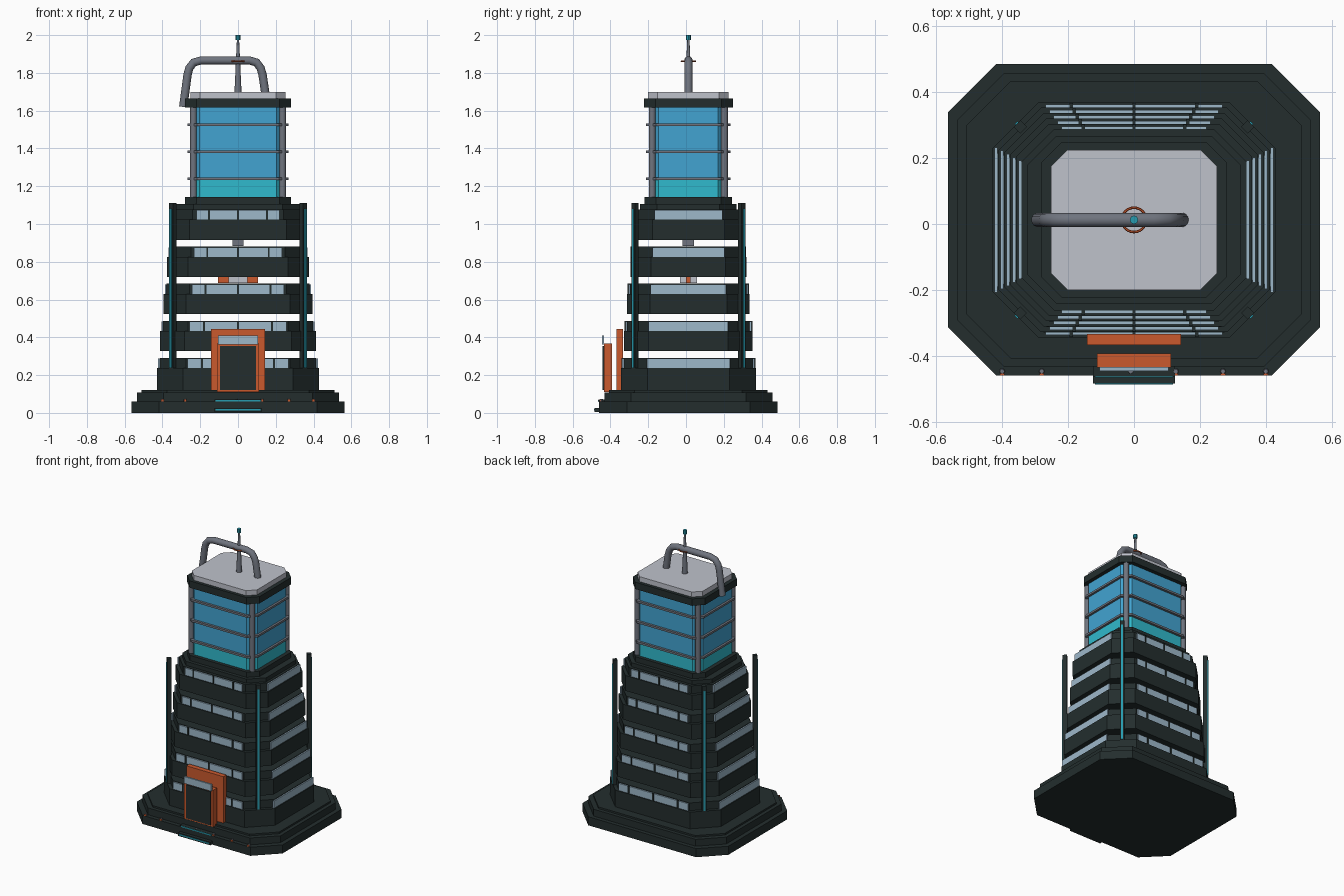
import bpy, bmesh, math
from mathutils import Matrix

if "Cube" in bpy.data.objects:
    bpy.data.objects.remove(bpy.data.objects["Cube"])

CY = 0.0125  # building axis in y


def mat(name, r, g, b):
    m = bpy.data.materials.new(name)
    m.diffuse_color = (r, g, b, 1)
    m.use_nodes = True
    m.node_tree.nodes["Principled BSDF"].inputs["Base Color"].default_value = m.diffuse_color
    return m


DARK = mat("dark_cladding", 0.017, 0.027, 0.027)
PANE = mat("pale_window", 0.34, 0.48, 0.59)
BLUE = mat("blue_glass", 0.054, 0.37, 0.64)
CYAN = mat("cyan_glass", 0.03, 0.49, 0.61)
TEAL = mat("teal_light", 0.02, 0.33, 0.43)
GREY = mat("steel_grey", 0.16, 0.175, 0.21)
ROOF = mat("roof_grey", 0.52, 0.54, 0.6)
ORANGE = mat("orange_panel", 0.59, 0.1, 0.027)


def finish(name, bm, m):
    bmesh.ops.recalc_face_normals(bm, faces=bm.faces)
    me = bpy.data.meshes.new(name)
    bm.to_mesh(me)
    bm.free()
    me.materials.append(m)
    ob = bpy.data.objects.new(name, me)
    bpy.context.collection.objects.link(ob)
    return ob


def octagon(name, m, hw, hd, ch, z0, z1, inset=0.0):
    """Chamfered rectangular slab, optionally tapering inward at the top."""
    bm = bmesh.new()
    rings = []
    for z, k in ((z0, 0), (z1, inset)):
        w, d = hw - k, hd - k
        pts = [(w, d - ch), (w - ch, d), (ch - w, d), (-w, d - ch),
               (-w, ch - d), (ch - w, -d), (w - ch, -d), (w, ch - d)]
        rings.append([bm.verts.new((x, y + CY, z)) for x, y in pts])
    bm.faces.new(rings[0])
    bm.faces.new(rings[1])
    for i in range(8):
        j = (i + 1) % 8
        bm.faces.new((rings[0][i], rings[0][j], rings[1][j], rings[1][i]))
    return finish(name, bm, m)


def box(name, m, x0, x1, y0, y1, z0, z1, turn=0.0):
    bm = bmesh.new()
    bmesh.ops.create_cube(bm, size=1)
    mtx = (Matrix.Translation(((x0 + x1) / 2, (y0 + y1) / 2, (z0 + z1) / 2))
           @ Matrix.Rotation(turn, 4, 'Z')
           @ Matrix.Diagonal((x1 - x0, y1 - y0, z1 - z0, 1)))
    bm.transform(mtx)
    return finish(name, bm, m)


def rod(name, m, x, y, z0, z1, r0, r1, seg=12):
    bm = bmesh.new()
    bmesh.ops.create_cone(bm, cap_ends=True, segments=seg, radius1=r0, radius2=r1,
                          depth=z1 - z0, matrix=Matrix.Translation((x, y, (z0 + z1) / 2)))
    return smooth(finish(name, bm, m))


def smooth(ob):
    bpy.ops.object.select_all(action='DESELECT')
    ob.select_set(True)
    bpy.context.view_layer.objects.active = ob
    bpy.ops.object.shade_smooth_by_angle(angle=math.radians(40))
    return ob


# Stepped plinth
octagon("plinth_lower", DARK, 0.565, 0.4725, 0.147, 0, 0.06)
octagon("plinth_upper", DARK, 0.535, 0.445, 0.14, 0.06, 0.108)
octagon("plinth_top", DARK, 0.51, 0.42, 0.135, 0.108, 0.12)

# Five separate office tiers with window bands
for i in range(5):
    hw, hd, ch = 0.43 - 0.018 * i, 0.357 - 0.0165 * i, 0.14 - 0.01 * i
    z = 0.12 if i == 0 else 0.13 + 0.1965 * i
    zw, zt = 0.237 + 0.1965 * i, 0.291 + 0.1965 * i
    n = f"tier_{i + 1}"
    octagon(n + "_body", DARK, hw, hd, ch, z, zw)
    bw, bd = hw - 0.016, hd - 0.016
    octagon(n + "_band", DARK, bw, bd, ch, zw, zt)
    fl, sl = 0.268 - 0.012 * i, 0.22 - 0.01 * i
    mull = 0.19 - 0.009 * i
    for s in (-1, 1):
        yb = CY + s * bd
        box(n + "_window_strip", PANE, -fl, fl, *sorted((yb, yb + s * 0.009)), zw, zt - 0.004)
        xb = s * bw
        box(n + "_side_window", PANE, *sorted((xb, xb + s * 0.009)), CY - sl, CY + sl, zw, zt - 0.004)
        for x in (-mull, 0, mull):
            box(n + "_mullion", DARK, x - 0.005, x + 0.005,
                *sorted((yb, yb + s * 0.014)), zw, zt)

# Small core pieces seen between the tiers
box("core_beam", ORANGE, -0.105, 0.105, CY - 0.012, CY + 0.012, 0.687, 0.72)
box("core_block", ROOF, -0.05, 0.05, CY - 0.045, CY + 0.045, 0.687, 0.72)
box("core_post", GREY, -0.03, 0.03, CY - 0.03, CY + 0.03, 0.883, 0.916)

# Diagonal corner pylons with light strips
for sx in (-1, 1):
    for sy in (-1, 1):
        x, y = sx * 0.345, CY + sy * 0.2825
        a = math.atan2(sy, sx)
        box("corner_pylon", DARK, x - 0.014, x + 0.014, y - 0.014, y + 0.014, 0.12, 1.11, a)
        px, py = x + math.cos(a) * 0.015, y + math.sin(a) * 0.015
        box("pylon_light", TEAL, px - 0.003, px + 0.003, py - 0.006, py + 0.006, 0.24, 1.08, a)

# Glass penthouse
octagon("terrace_slab", DARK, 0.325, 0.255, 0.09, 1.077, 1.105)
octagon("penthouse_base", DARK, 0.28, 0.232, 0.06, 1.105, 1.142)
octagon("penthouse_lower_glass", CYAN, 0.253, 0.208, 0.05, 1.142, 1.24)
octagon("penthouse_glass", BLUE, 0.253, 0.208, 0.05, 1.24, 1.62)
for z in (1.24, 1.382, 1.525):
    octagon("penthouse_rail", GREY, 0.268, 0.224, 0.052, z - 0.007, z + 0.007)
for sx in (-1, 1):
    for sy in (-1, 1):
        rod("penthouse_column", GREY, sx * 0.236, CY + sy * 0.191, 1.105, 1.63, 0.018, 0.018)
octagon("roof_band", DARK, 0.28, 0.235, 0.06, 1.617, 1.665)
octagon("roof_slab", ROOF, 0.252, 0.2125, 0.05, 1.665, 1.70)

# Bent roof pipe
path = [(-0.29, 1.62), (-0.267, 1.79), (-0.258, 1.825), (-0.235, 1.855), (-0.195, 1.866),
        (0.06, 1.866), (0.098, 1.855), (0.12, 1.825), (0.13, 1.79), (0.145, 1.69)]
bm = bmesh.new()
rings = []
for i, (x, z) in enumerate(path):
    a, b = path[max(i - 1, 0)], path[min(i + 1, len(path) - 1)]
    t = math.atan2(b[1] - a[1], b[0] - a[0])
    ring = []
    for k in range(14):
        u = 2 * math.pi * k / 14
        c, s = 0.022 * math.cos(u), 0.022 * math.sin(u)
        ring.append(bm.verts.new((x - math.sin(t) * c, CY + s, z + math.cos(t) * c)))
    rings.append(ring)
for p, q in zip(rings, rings[1:]):
    for k in range(14):
        j = (k + 1) % 14
        bm.faces.new((p[k], p[j], q[j], q[k]))
bm.faces.new(rings[0])
bm.faces.new(rings[-1])
smooth(finish("roof_pipe", bm, GREY))

# Antenna with ring and beacon
rod("antenna_mast", GREY, 0, CY, 1.69, 1.975, 0.019, 0.006)
rod("antenna_beacon", TEAL, 0, CY, 1.973, 2.0, 0.013, 0.013, 8)
bpy.ops.mesh.primitive_torus_add(major_radius=0.037, minor_radius=0.004, major_segments=24,
                                 minor_segments=6, location=(0, CY, 1.862))
ring = bpy.context.object
ring.name = "antenna_ring"
ring.data.materials.append(ORANGE)
smooth(ring)

# Entrance portal
box("portal_frame", ORANGE, -0.143, 0.143, -0.367, -0.333, 0.12, 0.445)
box("inner_portal", ORANGE, -0.112, 0.112, -0.435, -0.393, 0.11, 0.368)
box("door", DARK, -0.095, 0.095, -0.442, -0.434, 0.12, 0.355)
box("door_canopy_window", PANE, -0.105, 0.105, -0.446, -0.434, 0.362, 0.41)

# Entrance step and light strips
box("front_step", DARK, -0.125, 0.125, -0.484, -0.455, 0.004, 0.026)
box("step_light", TEAL, -0.118, 0.118, -0.487, -0.483, 0.012, 0.02)
box("ledge_step", DARK, -0.125, 0.125, -0.462, -0.43, 0.058, 0.07)
box("ledge_light", TEAL, -0.118, 0.118, -0.465, -0.461, 0.061, 0.069)

# Plinth lamps
for x in (-0.4, -0.28, -0.01, 0.127, 0.27, 0.4):
    rod("plinth_lamp", GREY, x, -0.447, 0.058, 0.073, 0.009, 0.007, 8)
    box("plinth_lamp_lens", ORANGE, x - 0.007, x + 0.007, -0.459, -0.453, 0.06, 0.07)
